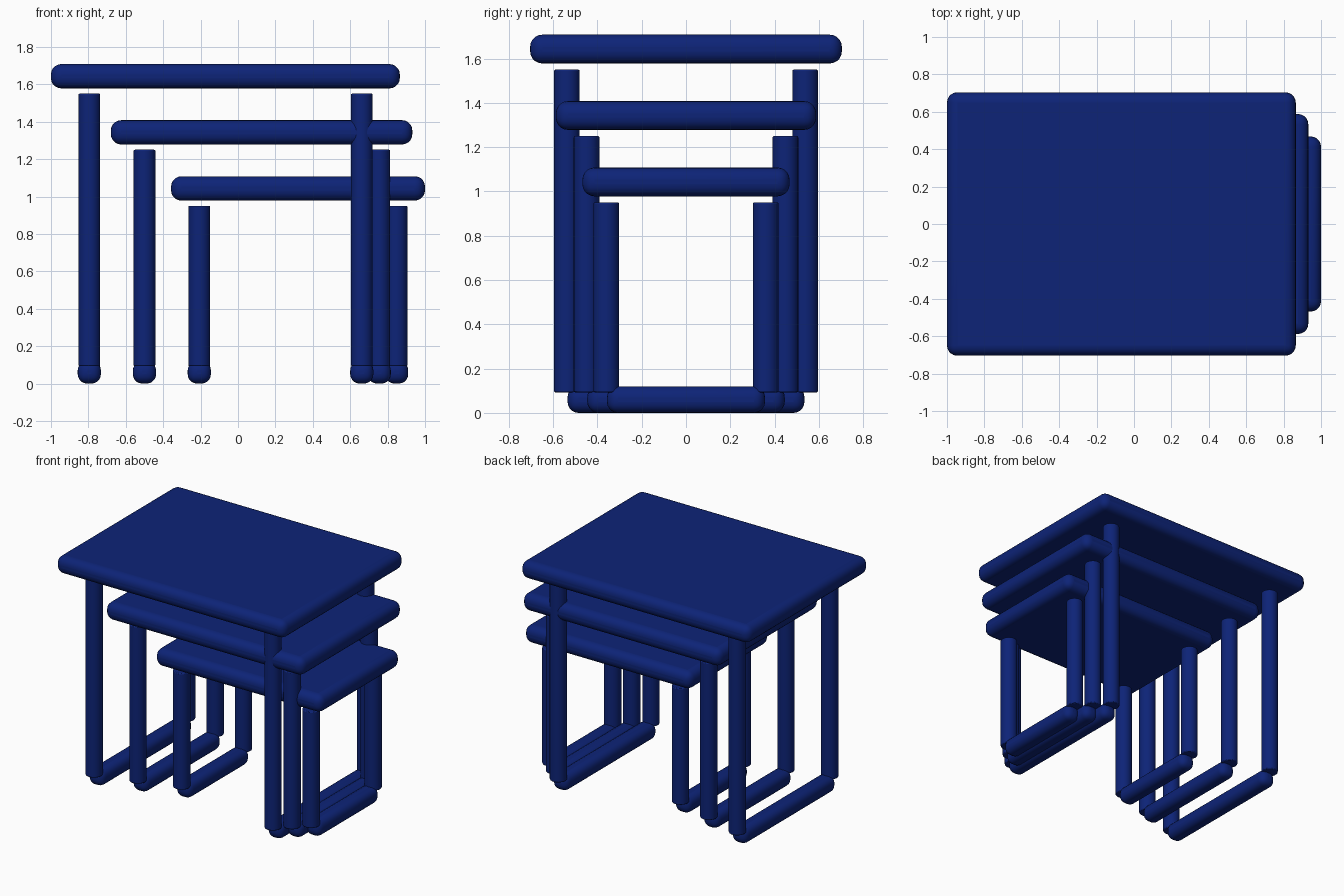
import bpy
import bmesh

cube = bpy.data.objects.get("Cube")
if cube:
    bpy.data.objects.remove(cube)

blue = bpy.data.materials.new("deep_blue")
blue.use_nodes = True
colour = (0.004, 0.017, 0.185, 1)
blue.diffuse_color = colour
blue.node_tree.nodes["Principled BSDF"].inputs["Base Color"].default_value = colour


def finish(obj, name, bevel, segments):
    """Name, colour, round the edges and smooth a part."""
    obj.name = name
    obj.data.materials.append(blue)
    mod = obj.modifiers.new("rounded_edges", 'BEVEL')
    mod.width = bevel
    mod.segments = segments
    mod.limit_method = 'ANGLE'
    mod.angle_limit = 0.8
    bpy.ops.object.shade_smooth_by_angle(angle=0.7)


def rounded_box(name, x0, x1, half_y, z0, z1, bevel):
    bpy.ops.mesh.primitive_cube_add(size=1, location=((x0 + x1) / 2, 0, (z0 + z1) / 2))
    obj = bpy.context.object
    obj.scale = (x1 - x0, 2 * half_y, z1 - z0)
    bpy.ops.object.transform_apply(location=False, rotation=False, scale=True)
    finish(obj, name, bevel, 5)


def round_leg(name, x, y, z0, z1):
    bpy.ops.mesh.primitive_cylinder_add(vertices=32, radius=0.058, depth=z1 - z0,
                                        location=(x, y, (z0 + z1) / 2))
    finish(bpy.context.object, name, 0.006, 2)


# size, top left edge, top right edge, top half depth, top height, leg xs, leg y
tables = [
    ("large", -1.0, 0.865, 0.704, 1.708, (-0.795, 0.662), 0.538),
    ("medium", -0.68, 0.932, 0.588, 1.408, (-0.50, 0.755), 0.449),
    ("small", -0.358, 1.0, 0.468, 1.108, (-0.207, 0.848), 0.36),
]

for size, x0, x1, half_y, top, leg_xs, leg_y in tables:
    # Table top
    rounded_box(size + "_table_top", x0, x1, half_y, top - 0.13, top, 0.055)
    for side, x in zip(("right", "left"), leg_xs):
        # Floor bar joining the front and back legs
        rounded_box(f"{size}_{side}_floor_bar", x - 0.062, x + 0.062, leg_y - 0.003, 0, 0.12, 0.05)
        # Legs, stopping just under the top
        for end, y in (("front", -leg_y), ("back", leg_y)):
            round_leg(f"{size}_{end}_{side}_leg", x, y, 0.093, top - 0.158)
